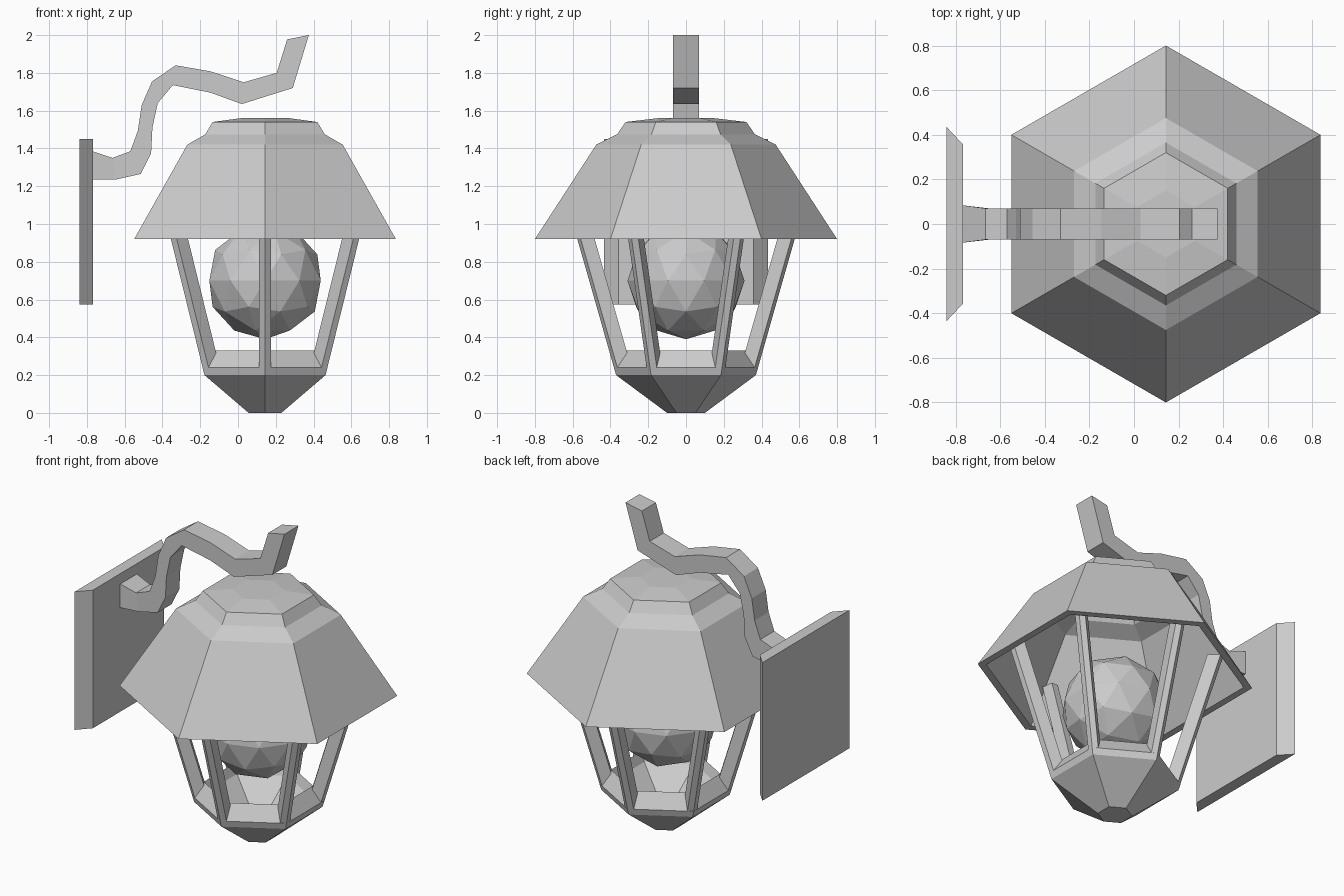
import bpy, bmesh, math
from mathutils import Vector

if "Cube" in bpy.data.objects:
    bpy.data.objects.remove(bpy.data.objects["Cube"])

CX = 0.143          # lantern axis


def finish(name, bm):
    bmesh.ops.recalc_face_normals(bm, faces=bm.faces[:])
    me = bpy.data.meshes.new(name)
    bm.to_mesh(me)
    bm.free()
    ob = bpy.data.objects.new(name, me)
    bpy.context.collection.objects.link(ob)
    return ob


def loft(name, rings):
    """Skin a list of equal-sized point rings and cap both ends."""
    bm = bmesh.new()
    loops = [[bm.verts.new(p) for p in r] for r in rings]
    for a, b in zip(loops, loops[1:]):
        n = len(a)
        for i in range(n):
            j = (i + 1) % n
            bm.faces.new((a[i], a[j], b[j], b[i]))
    bm.faces.new(loops[0])
    bm.faces.new(loops[-1])
    return finish(name, bm)


def hexagon(r, z):
    return [Vector((CX + r * math.cos(math.radians(90 + 60 * k)),
                    r * math.sin(math.radians(90 + 60 * k)), z)) for k in range(6)]


def hex_lathe(name, profile):
    return loft(name, [hexagon(r, z) for r, z in profile])


# Hollow roof: outer skin down to the rim, then back up inside
hex_lathe("roof", [(0.15, 1.56), (0.32, 1.54), (0.365, 1.475), (0.475, 1.42),
                   (0.80, 0.92), (0.75, 0.92), (0.445, 1.39), (0.33, 1.44),
                   (0.285, 1.50), (0.14, 1.52)])

# Base cup with sloping window sill and hollow inside
hex_lathe("base_cup", [(0.10, 0.0), (0.37, 0.20), (0.382, 0.24), (0.315, 0.33),
                       (0.29, 0.27), (0.08, 0.11)])


# Corner bars of the cage, wedge-shaped in section
def bar_ring(r, z, ang):
    section = [(r, 0), (r - 0.018, 0.031), (r - 0.092, 0.022),
               (r - 0.092, -0.022), (r - 0.018, -0.031)]
    c, s = math.cos(ang), math.sin(ang)
    return [(CX + u * c - v * s, u * s + v * c, z) for u, v in section]


for k in range(6):
    a = math.radians(90 + 60 * k)
    loft(f"corner_bar_{k + 1}", [bar_ring(0.37, 0.20, a), bar_ring(0.628, 1.105, a)])

# Faceted bulb
bpy.ops.mesh.primitive_ico_sphere_add(subdivisions=2, radius=0.31, location=(CX, 0, 0.70))
bpy.context.object.name = "bulb"

# Wall plate, chamfered at its sides
loft("wall_plate", [[(-0.84, -0.435, z), (-0.84, 0.435, z),
                     (-0.767, 0.357, z), (-0.767, -0.357, z)] for z in (0.575, 1.45)])

# Curved arm: upper and lower point of each section, then half width
arm = [((-0.77, 1.385), (-0.77, 1.235), 0.084),
       ((-0.665, 1.35), (-0.65, 1.235), 0.07),
       ((-0.57, 1.385), (-0.515, 1.265), 0.07),
       ((-0.53, 1.495), (-0.46, 1.375), 0.07),
       ((-0.51, 1.63), (-0.453, 1.51), 0.07),
       ((-0.455, 1.755), (-0.425, 1.64), 0.07),
       ((-0.33, 1.84), (-0.345, 1.735), 0.07),
       ((-0.145, 1.808), (-0.145, 1.695), 0.07),
       ((0.03, 1.75), (0.02, 1.635), 0.07),
       ((0.205, 1.80), (0.29, 1.72), 0.07),
       ((0.26, 1.977), (0.375, 2.0), 0.07)]
loft("arm", [[(u[0], -w, u[1]), (u[0], w, u[1]), (l[0], w, l[1]), (l[0], -w, l[1])]
             for u, l, w in arm])
